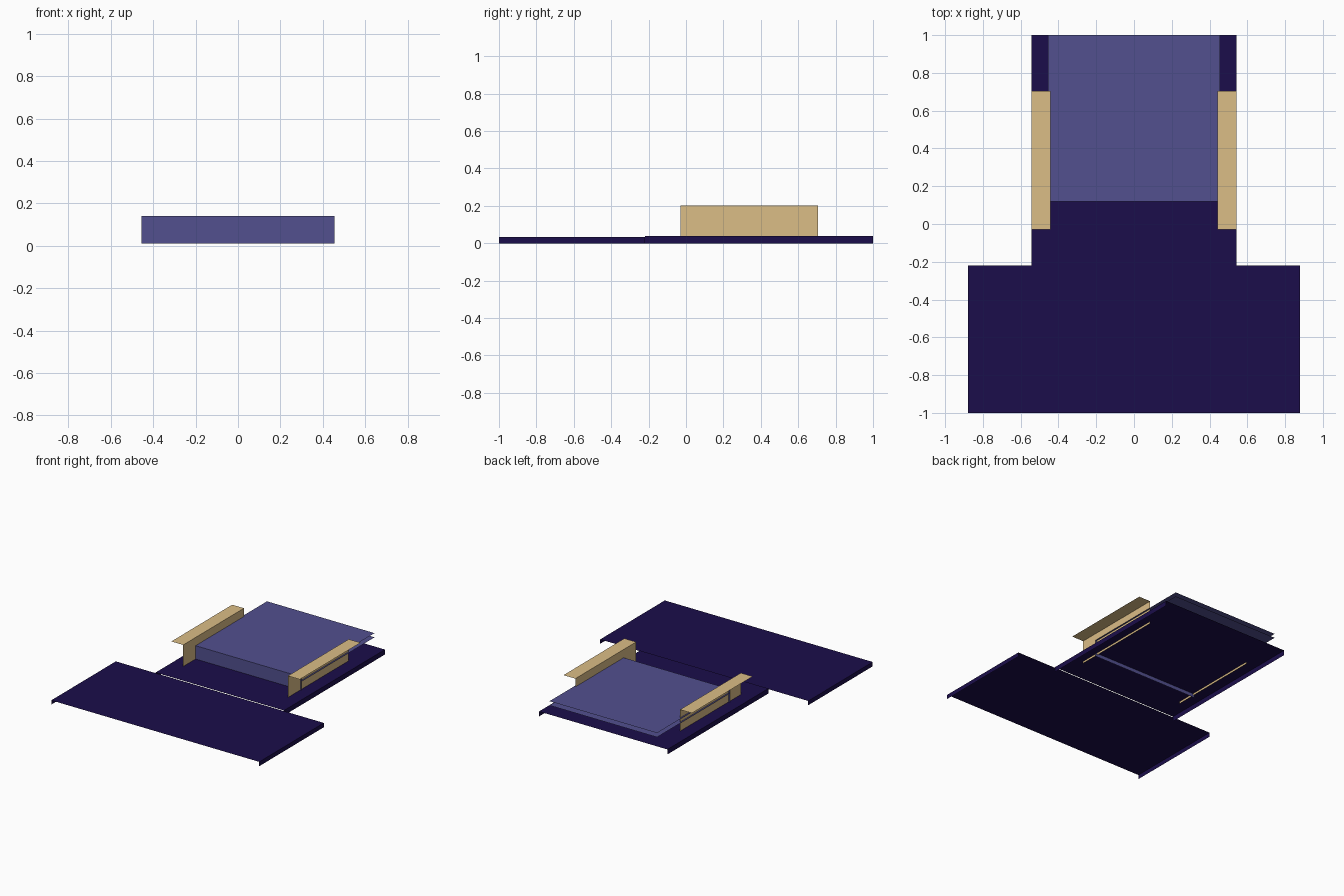
import bpy, bmesh

if "Cube" in bpy.data.objects:
    bpy.data.objects.remove(bpy.data.objects["Cube"])


def material(name, rgb):
    m = bpy.data.materials.new(name)
    m.diffuse_color = (*rgb, 1)
    m.use_nodes = True
    m.node_tree.nodes["Principled BSDF"].inputs["Base Color"].default_value = m.diffuse_color
    return m


NAVY = material("navy", (0.011, 0.004, 0.07))
BLUE = material("blue", (0.084, 0.08, 0.275))
SAND = material("sand", (0.71, 0.51, 0.24))


def sheet(name, profile, direction, mat):
    """Sweep an open profile along one direction into a thin open sheet."""
    bm = bmesh.new()
    a = [bm.verts.new(p) for p in profile]
    b = [bm.verts.new([p[i] + direction[i] for i in range(3)]) for p in profile]
    for i in range(len(a) - 1):
        bm.faces.new((a[i], b[i], b[i + 1], a[i + 1]))
    me = bpy.data.meshes.new(name)
    bm.to_mesh(me)
    bm.free()
    me.materials.append(mat)
    ob = bpy.data.objects.new(name, me)
    bpy.context.collection.objects.link(ob)
    return ob


def deck(name, half, y0, y1, z):
    # Flat top with a skirt down each side, open at front and back
    return sheet(name, [(-half, y0, 0), (-half, y0, z), (half, y0, z), (half, y0, 0)],
                 (0, y1 - y0, 0), NAVY)


# Wide front platform and narrower rear platform
deck("front_platform", 0.88, -1.0, -0.22, 0.033)
deck("rear_platform", 0.543, -0.22, 1.0, 0.038)

# Raised block: front wall and top, plus an inner sheet just below the top
W = 0.455
sheet("raised_block", [(-W, 0.12, 0.01), (-W, 0.12, 0.14), (-W, 1, 0.14)], (2 * W, 0, 0), BLUE).data.flip_normals()
sheet("raised_block_inner_sheet", [(-W, 0.12, 0.108), (-W, 1, 0.108)], (2 * W, 0, 0), BLUE).data.flip_normals()

# Side rails: upright wall with a top flange pointing outwards
for side, s in (("left", -1), ("right", 1)):
    rail = sheet(side + "_rail",
                 [(s * 0.443, -0.03, 0.022), (s * 0.443, -0.03, 0.203), (s * 0.543, -0.03, 0.203)],
                 (0, 0.735, 0), SAND)
    if s < 0:
        rail.data.flip_normals()
